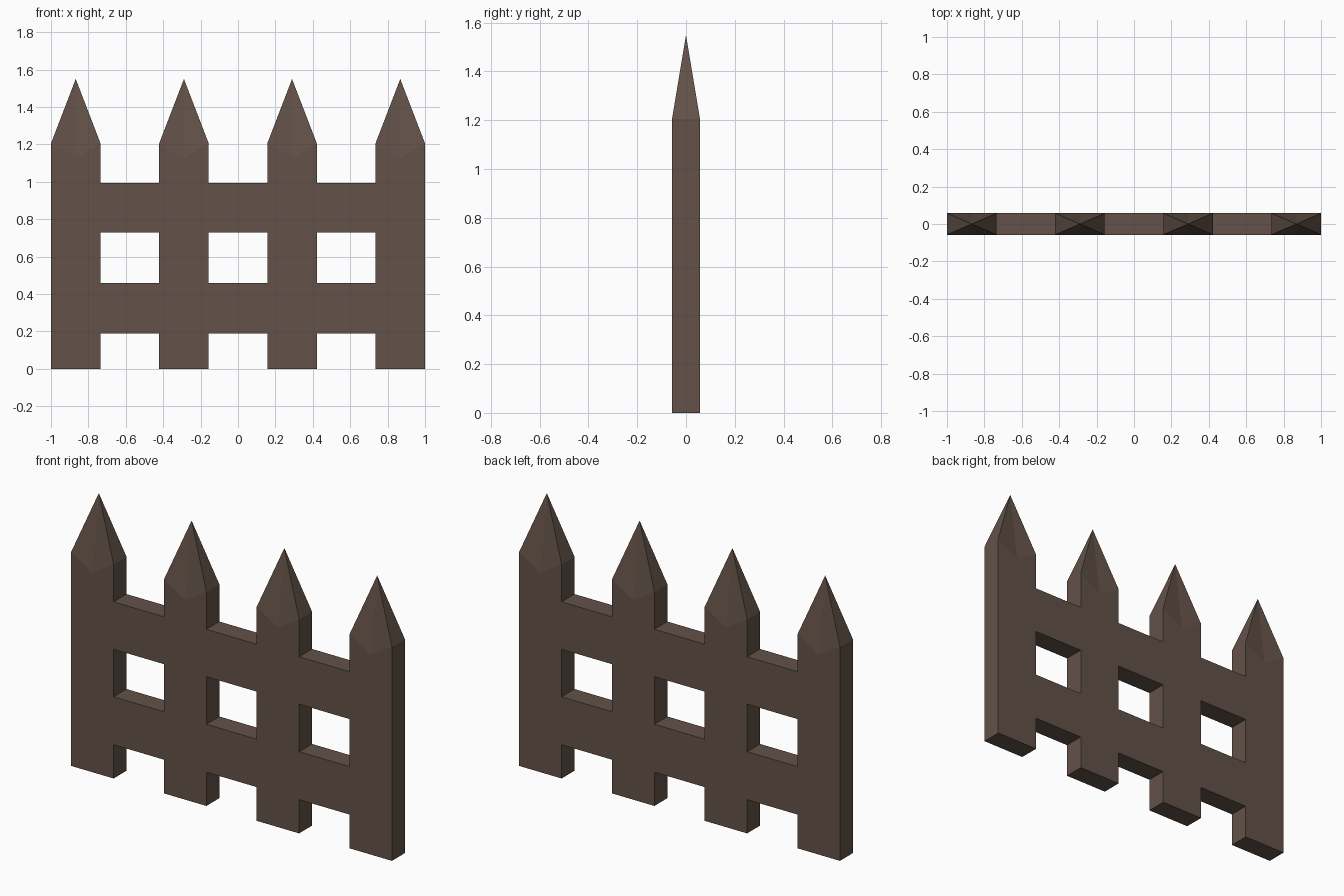
import bpy

if "Cube" in bpy.data.objects:
    bpy.data.objects.remove(bpy.data.objects["Cube"])

W, D = 0.1325, 0.0575          # picket half width, fence half depth
SHOULDER, NOTCH, TIP = 1.205, 1.125, 1.55
CENTRES = [-0.8675, -0.289, 0.289, 0.8675]

wood = bpy.data.materials.new("brown_wood")
wood.diffuse_color = (0.125, 0.085, 0.065, 1)
wood.use_nodes = True
wood.node_tree.nodes["Principled BSDF"].inputs["Base Color"].default_value = wood.diffuse_color


def make(name, verts, faces, location=(0, 0, 0)):
    mesh = bpy.data.meshes.new(name)
    mesh.from_pydata(verts, [], faces)
    mesh.materials.append(wood)
    obj = bpy.data.objects.new(name, mesh)
    obj.location = location
    bpy.context.collection.objects.link(obj)
    return obj


# Pointed pickets: front and back faces dip to a shallow V below the tip
def picket(x):
    front = [(-W, 0), (W, 0), (W, SHOULDER), (0, NOTCH), (-W, SHOULDER)]
    verts = [(px, -D, z) for px, z in front] + [(px, D, z) for px, z in front]
    verts.append((0, 0, TIP))
    faces = [
        (0, 1, 2, 3, 4), (9, 8, 7, 6, 5),            # front, back
        (1, 6, 7, 2), (5, 0, 4, 9), (5, 6, 1, 0),    # sides, bottom
        (3, 2, 10), (4, 3, 10), (7, 8, 10), (8, 9, 10),
        (2, 7, 10), (9, 4, 10),                      # tip
    ]
    make("picket", verts, faces, (x, 0, 0))


# Rail pieces fill the gaps flush with the pickets, open where they join
def rail(x0, x1, z0, z1):
    section = [(-D, z0), (D, z0), (D, z1), (-D, z1)]
    verts = [(x, y, z) for x in (x0, x1) for y, z in section]
    faces = [(i, (i + 1) % 4, (i + 1) % 4 + 4, i + 4)[::-1] for i in range(4)]
    make("rail", verts, faces)


for x in CENTRES:
    picket(x)
for a, b in zip(CENTRES, CENTRES[1:]):
    for z0, z1 in ((0.19, 0.46), (0.728, 0.995)):
        rail(a + W, b - W, z0, z1)
